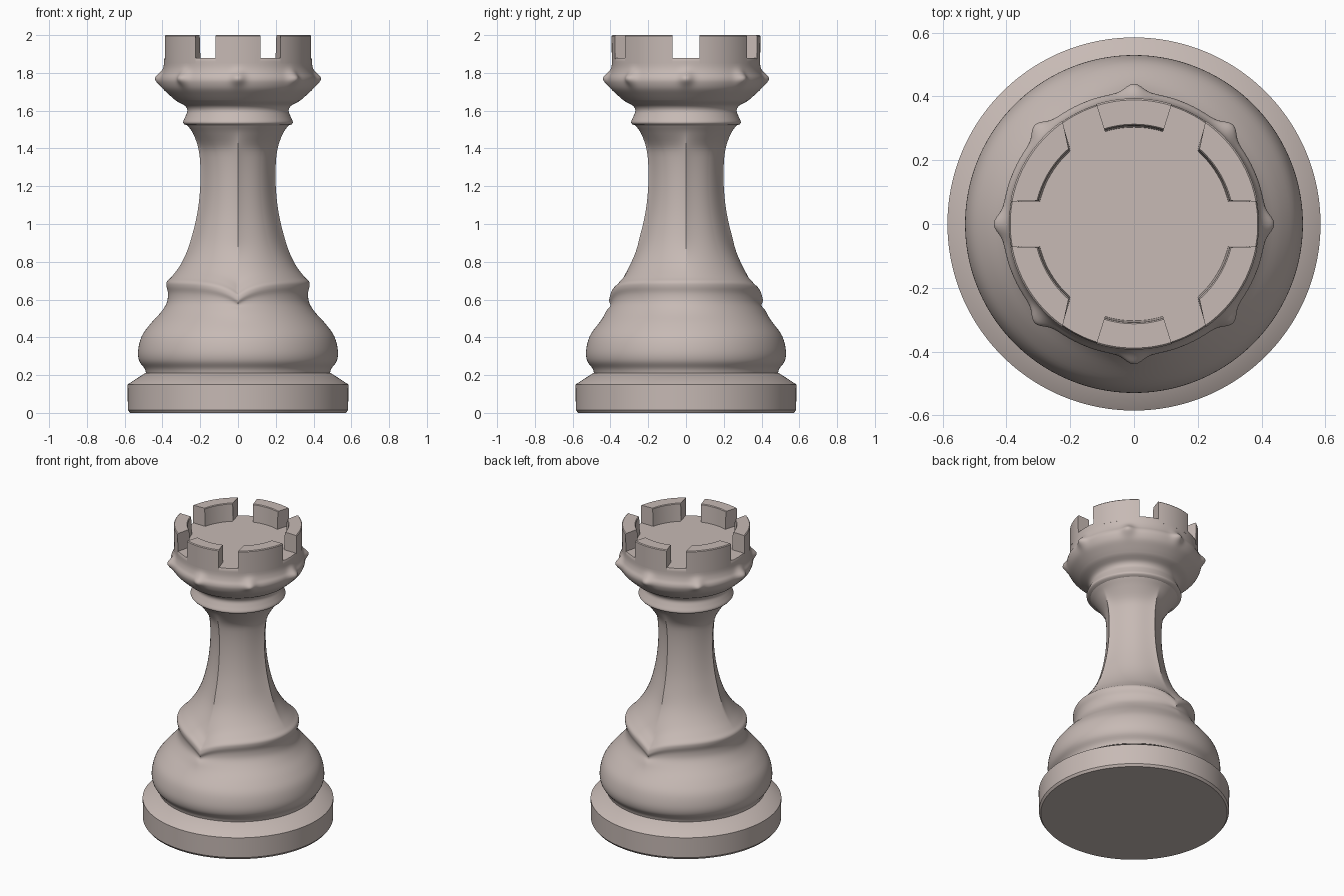
import bpy, bmesh, math
from mathutils import Vector

if "Cube" in bpy.data.objects:
    bpy.data.objects.remove(bpy.data.objects["Cube"])

stone = bpy.data.materials.new("warm_grey_stone")
stone.diffuse_color = (0.57, 0.49, 0.46, 1)
stone.use_nodes = True
stone.node_tree.nodes["Principled BSDF"].inputs["Base Color"].default_value = stone.diffuse_color

def finish(name, bm, angle=35):
    bmesh.ops.recalc_face_normals(bm, faces=bm.faces)
    me = bpy.data.meshes.new(name)
    bm.to_mesh(me)
    bm.free()
    ob = bpy.data.objects.new(name, me)
    bpy.context.collection.objects.link(ob)
    me.materials.append(stone)
    bpy.ops.object.select_all(action='DESELECT')
    ob.select_set(True)
    bpy.context.view_layer.objects.active = ob
    bpy.ops.object.shade_smooth_by_angle(angle=math.radians(angle))
    return ob

def spline(pts, n=4):
    """Catmull-Rom curve through the profile points."""
    p = [Vector(q) for q in pts]
    p = [2 * p[0] - p[1]] + p + [2 * p[-1] - p[-2]]
    out = []
    for a, b, c, d in zip(p, p[1:], p[2:], p[3:]):
        for k in range(n):
            t = k / n
            out.append(0.5 * (2 * b + (c - a) * t + (2 * a - 5 * b + 4 * c - d) * t * t
                              + (3 * b - a - 3 * c + d) * t ** 3))
    return out + [p[-2]]

def lathe(name, prof, shape=lambda r, z, a: (r, z), seg=192, angle=35):
    bm = bmesh.new()
    rings = []
    for r, z in prof:
        ring = []
        for i in range(seg):
            a = 2 * math.pi * i / seg
            rr, zz = shape(r, z, a)
            ring.append(bm.verts.new((rr * math.cos(a), rr * math.sin(a), zz)))
        rings.append(ring)
    for lo, hi in zip(rings, rings[1:]):
        for i in range(seg):
            j = (i + 1) % seg
            bm.faces.new((lo[i], lo[j], hi[j], hi[i]))
    bm.faces.new(rings[0])
    bm.faces.new(rings[-1])
    return finish(name, bm, angle)

def ramp(z, a, b):
    t = min(1, max(0, (z - a) / (b - a)))
    return t * t * (3 - 2 * t)

def carve(r, z, a):
    # four ridges up the shaft with hollowed sides between them
    d = abs((a + math.pi / 4) % (math.pi / 2) - math.pi / 4)
    f = abs((a % math.pi) - math.pi / 2)
    fade = ramp(z, 0.68, 0.95) * (1 - ramp(z, 1.38, 1.51))
    nr = r - 0.031 * (1 - math.exp(-d / 0.22)) * fade
    nr -= 0.008 * math.sin(2 * a) ** 2 * ramp(z, 0.5, 0.6) * (1 - ramp(z, 0.75, 0.95))
    # front and back: the collar is pulled down into a point with a keel below it
    near = ramp(z, 0.52, 0.68) * (1 - ramp(z, 0.72, 0.95))
    nz = z - 0.075 * math.exp(-f / 0.24) * near
    nr += 0.03 * math.exp(-(f / 0.4)) * ramp(z, 0.47, 0.58) * (1 - ramp(z, 0.66, 0.76))
    nr += 0.025 * math.exp(-(f / 0.25)) * ramp(z, 0.68, 0.74) * (1 - ramp(z, 0.76, 0.9))
    return nr, nz

# Foot disc
lathe("foot", [(0.572, 0), (0.583, 0.015), (0.585, 0.15), (0.49, 0.212), (0.44, 0.215)])

# Bulging belly, collar and concave shaft
body = spline([(0.485, 0.205), (0.495, 0.235), (0.523, 0.275), (0.529, 0.33), (0.51, 0.405),
               (0.465, 0.47), (0.41, 0.53), (0.378, 0.58), (0.37, 0.63), (0.378, 0.67),
               (0.376, 0.695), (0.352, 0.72), (0.31, 0.775), (0.272, 0.85), (0.24, 0.95),
               (0.215, 1.06), (0.201, 1.18), (0.199, 1.3), (0.21, 1.4), (0.238, 1.48), (0.27, 1.525)])
lathe("body", body, carve)

# Neck ring and flared crown, with eight beads swelling out of the rim
def beads(r, z, a):
    d = abs((a + math.pi / 8) % (math.pi / 4) - math.pi / 8)
    return r + 0.028 * math.exp(-(d / 0.085) ** 2 - ((z - 1.772) / 0.036) ** 2), z

head = [(0.25, 1.515)] + spline([(0.285, 1.528), (0.291, 1.54), (0.278, 1.57), (0.268, 1.6),
                                 (0.28, 1.625), (0.315, 1.645)])
head += spline([(0.328, 1.652), (0.36, 1.68), (0.395, 1.715), (0.411, 1.75), (0.411, 1.775),
                (0.4, 1.8), (0.393, 1.83), (0.392, 1.87)])
head += [(0.388, 1.88), (0.32, 1.88)]
lathe("crown", head, beads, seg=256, angle=40)

# Six battlements: outer and inner angle ranges in degrees
def battlement(outer, inner, n=12):
    bm = bmesh.new()
    rows = []
    for i in range(n + 1):
        t = i / n
        ao = math.radians(outer[0] + (outer[1] - outer[0]) * t)
        ai = math.radians(inner[0] + (inner[1] - inner[0]) * t)
        rows.append([bm.verts.new((r * math.cos(a), r * math.sin(a), z)) for r, a, z in
                     ((0.3925, ao, 1.85), (0.394, ao, 1.995), (0.389, ao, 2.0), (0.313, ai, 2.0),
                      (0.309, ai, 1.995), (0.302, ai, 1.85))])
    for p, q in zip(rows, rows[1:]):
        for k in range(6):
            m = (k + 1) % 6
            bm.faces.new((p[k], q[k], q[m], p[m]))
    bm.faces.new(rows[0])
    bm.faces.new(rows[-1])
    finish("battlement", bm)

for base in (0, 180):
    battlement((base + 72.5, base + 107.5), (base + 72.5, base + 107.5))
    battlement((base + 10.5, base + 55), (base + 13.5, base + 49))
    battlement((base + 125, base + 169.5), (base + 131, base + 166.5))
